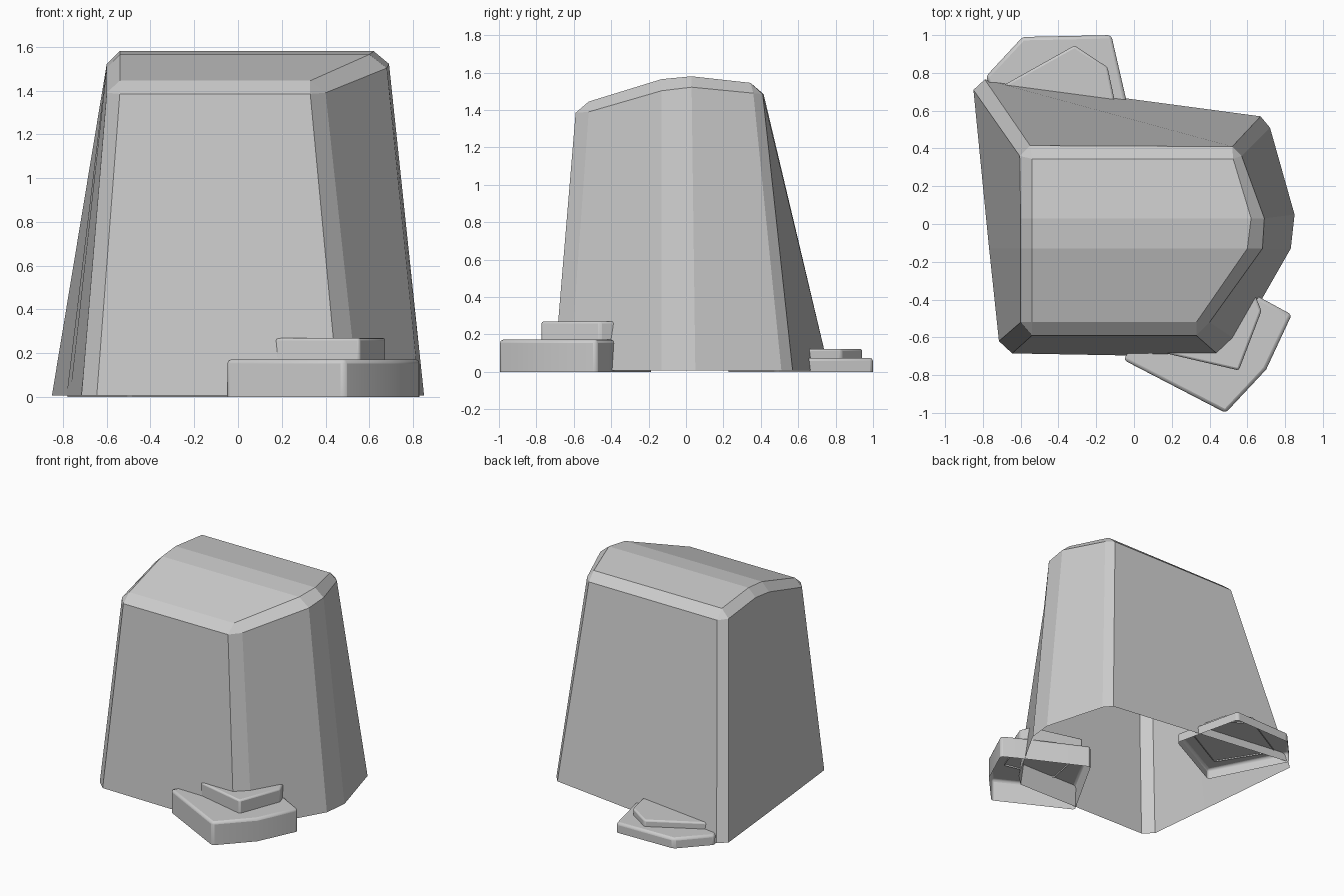
import bpy, bmesh

if "Cube" in bpy.data.objects:
    bpy.data.objects.remove(bpy.data.objects["Cube"])

def finish(name, bm, smooth=None, bevel=0):
    bmesh.ops.remove_doubles(bm, verts=bm.verts[:], dist=0.0005)
    bmesh.ops.recalc_face_normals(bm, faces=bm.faces[:])
    me = bpy.data.meshes.new(name)
    bm.to_mesh(me)
    bm.free()
    ob = bpy.data.objects.new(name, me)
    bpy.context.collection.objects.link(ob)
    if bevel:
        m = ob.modifiers.new("soft_edges", 'BEVEL')
        m.width, m.segments, m.limit_method = bevel, 2, 'ANGLE'
    if smooth:
        bpy.ops.object.select_all(action='DESELECT')
        ob.select_set(True)
        bpy.context.view_layer.objects.active = ob
        bpy.ops.object.shade_smooth_by_angle(angle=smooth)
    return ob

def bridge(bm, a, b):
    n = len(a)
    for i in range(n):
        j = (i + 1) % n
        bm.faces.new((a[i], a[j], b[j], b[i]))

# Main boulder: open base ring, shoulder ring and chamfered top ring
base = [(-.85, .71), (-.79, .765), (.67, .57), (.72, .51), (.85, .05), (.83, -.13),
        (.55, -.62), (.46, -.705), (-.645, -.685), (-.715, -.62), (-.767, -.13), (-.783, .03)]
shoulder = [(-.605, .36), (-.55, .415), (.52, .41), (.57, .36), (.69, .03), (.68, -.13),
            (.40, -.52), (.33, -.59), (-.54, -.59), (-.60, -.52), (-.60, -.13), (-.60, .03)]
heights = [1.49, 1.485, 1.485, 1.49, 1.522, 1.503, 1.39, 1.385, 1.385, 1.39, 1.503, 1.522]
bl, br, fr, fl = (-.54, .345, 1.545), (.525, .345, 1.545), (.33, -.52, 1.445), (-.54, -.52, 1.445)
inner = [bl, bl, br, br, (.62, .03, 1.58), (.60, -.13, 1.565),
         fr, fr, fl, fl, (-.54, -.13, 1.565), (-.54, .03, 1.58)]
bm = bmesh.new()
r0 = [bm.verts.new((x, y, .008)) for x, y in base]
r1 = [bm.verts.new((x, y, z)) for (x, y), z in zip(shoulder, heights)]
r2 = [bm.verts.new(p) for p in inner]
bridge(bm, r0, r1)
bridge(bm, r1, r2)
for a, b, c, d in ((1, 2, 4, 11), (11, 4, 5, 10), (10, 5, 6, 9)):
    bm.faces.new([r2[i] for i in (a, b, c, d)])
finish("main_boulder", bm)

# Small layered stones at the foot, open underneath
def slab(name, outline, z0, z1, bevel):
    bm = bmesh.new()
    low = [bm.verts.new((x, y, z0)) for x, y in outline]
    top = [bm.verts.new((x, y, z1)) for x, y in outline]
    bridge(bm, low, top)
    bm.faces.new(top)
    finish(name, bm, 0.6, bevel)

slab("front_stone_lower", [(-.055, -.72), (.485, -1.0), (.70, -.77), (.835, -.48),
                           (.66, -.385), (.25, -.18)], 0, .172, .018)
slab("front_stone_upper", [(.17, -.685), (.555, -.775), (.675, -.46), (.64, -.375),
                           (.25, -.27)], .16, .27, .012)
slab("back_stone_lower", [(-.785, .78), (-.59, .99), (-.12, 1.0), (0, .48),
                          (-.5, .22)], 0, .075, .018)
slab("back_stone_upper", [(-.69, .735), (-.315, .945), (-.14, .83), (-.08, .55),
                          (-.45, .35)], .065, .123, .012)
